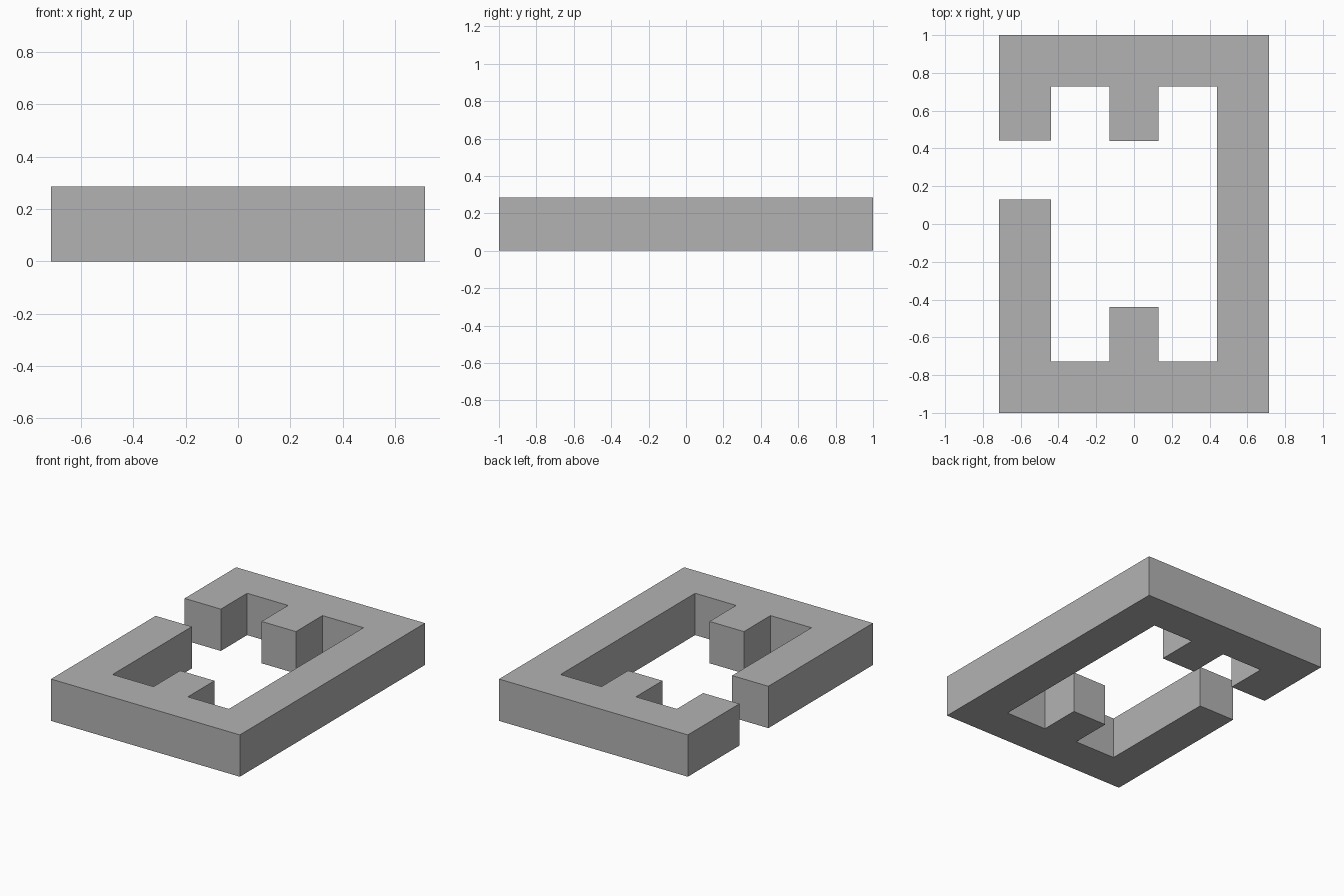
import bpy
import bmesh

cube = bpy.data.objects.get("Cube")
if cube:
    bpy.data.objects.remove(cube, do_unlink=True)

# Flat grey material
GREY = (0.45, 0.45, 0.45, 1.0)
grey = bpy.data.materials.new("plain_grey")
grey.use_nodes = True
grey.diffuse_color = GREY
grey.node_tree.nodes["Principled BSDF"].inputs["Base Color"].default_value = GREY

# Key dimensions of the plan
HEIGHT = 0.286
X_OUT, X_IN, STUB = 0.714, 0.44, 0.13
Y_OUT, Y_IN, Y_STUB = 1.0, 0.727, 0.44
GAP_LOW, GAP_HIGH = 0.13, 0.443


def inner_edge(side):
    """Inner edge of an end wall with its central stub, from +x to -x."""
    return [(X_IN, side * Y_IN), (STUB, side * Y_IN), (STUB, side * Y_STUB),
            (-STUB, side * Y_STUB), (-STUB, side * Y_IN), (-X_IN, side * Y_IN)]


# One closed outline: outside counter-clockwise, then back along the inside
outline = [(-X_OUT, GAP_LOW), (-X_OUT, -Y_OUT), (X_OUT, -Y_OUT),
           (X_OUT, Y_OUT), (-X_OUT, Y_OUT), (-X_OUT, GAP_HIGH),
           (-X_IN, GAP_HIGH)]
outline += inner_edge(1)[::-1] + inner_edge(-1) + [(-X_IN, GAP_LOW)]

# Extrude the outline into the walled frame
bm = bmesh.new()
base = bm.faces.new([bm.verts.new((x, y, 0)) for x, y in outline])
raised = bmesh.ops.extrude_face_region(bm, geom=[base], use_keep_orig=True)["geom"]
bmesh.ops.translate(bm, vec=(0, 0, HEIGHT),
                    verts=[g for g in raised if isinstance(g, bmesh.types.BMVert)])
bmesh.ops.recalc_face_normals(bm, faces=bm.faces)

mesh = bpy.data.meshes.new("walled_frame")
bm.to_mesh(mesh)
bm.free()
mesh.materials.append(grey)
frame = bpy.data.objects.new("walled_frame", mesh)
bpy.context.collection.objects.link(frame)
